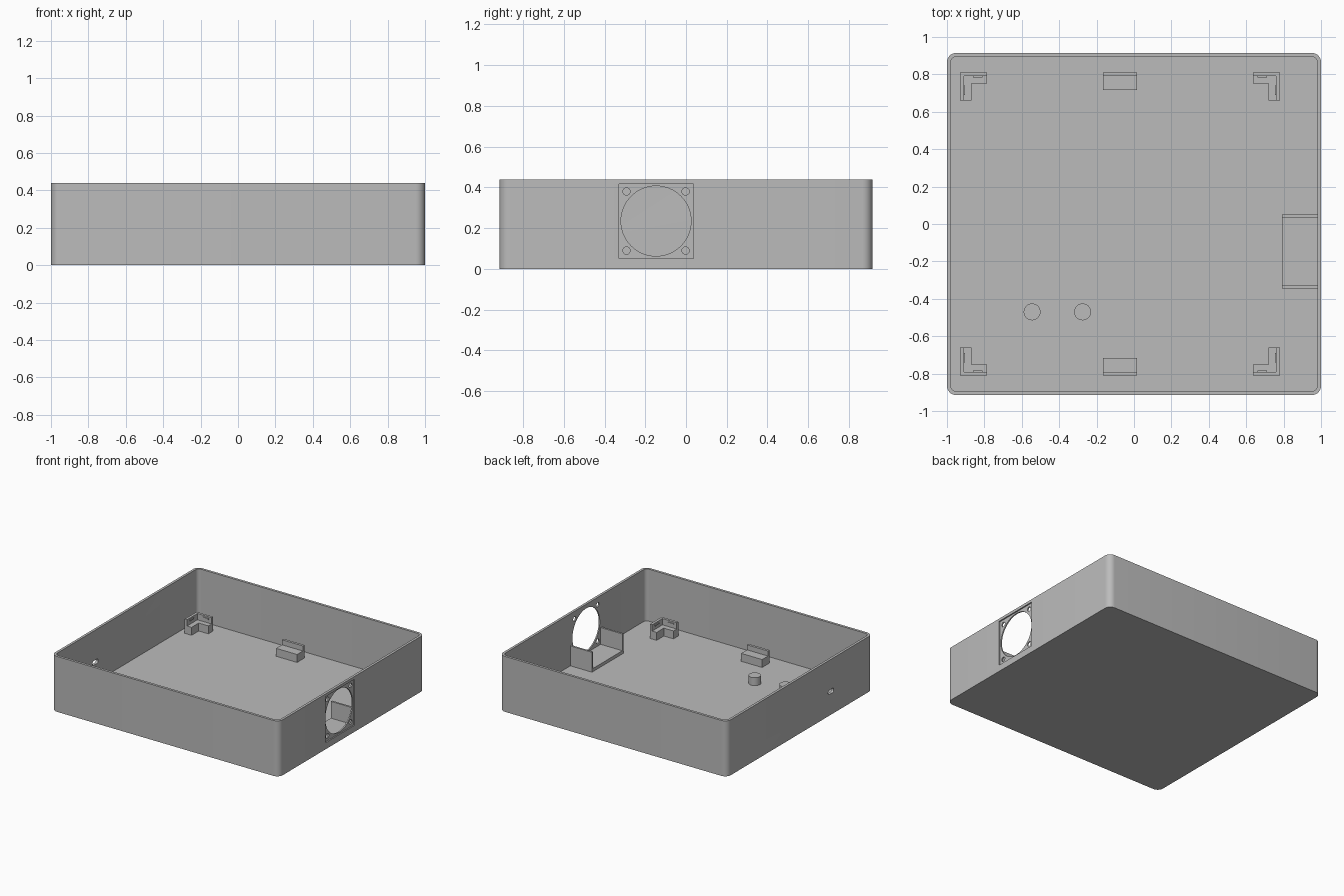
import bpy, bmesh, math
from mathutils import Matrix

cube = bpy.data.objects.get("Cube")
if cube:
    bpy.data.objects.remove(cube, do_unlink=True)

grey = bpy.data.materials.new("mid grey")
grey.use_nodes = True
grey.diffuse_color = (0.5, 0.5, 0.5, 1)
grey.node_tree.nodes["Principled BSDF"].inputs["Base Color"].default_value = (0.5, 0.5, 0.5, 1)

WALL, FLOOR, TOP = 0.02, 0.027, 0.44
HX, HY = 1.0, 0.915
MID_X = -0.075                      # centre line of the board mounts
FAN_Y, FAN_Z = -0.147, 0.235


def make(name, bm):
    bmesh.ops.recalc_face_normals(bm, faces=bm.faces)
    mesh = bpy.data.meshes.new(name)
    bm.to_mesh(mesh)
    bm.free()
    mesh.materials.append(grey)
    obj = bpy.data.objects.new(name, mesh)
    bpy.context.collection.objects.link(obj)
    return obj


def prism(name, points, z0, z1):
    bm = bmesh.new()
    face = bm.faces.new([bm.verts.new((x, y, z0)) for x, y in points])
    top = bmesh.ops.extrude_face_region(bm, geom=[face])["geom"]
    verts = [v for v in top if isinstance(v, bmesh.types.BMVert)]
    bmesh.ops.translate(bm, verts=verts, vec=(0, 0, z1 - z0))
    return make(name, bm)


def box(name, x, y, z):
    x, y = sorted(x), sorted(y)
    return prism(name, [(x[0], y[0]), (x[1], y[0]), (x[1], y[1]), (x[0], y[1])], *z)


def rounded(hx, hy, r, steps=8):
    points = []
    for i, (sx, sy) in enumerate([(1, 1), (-1, 1), (-1, -1), (1, -1)]):
        for k in range(steps + 1):
            a = (i + k / steps) * math.pi / 2
            points.append((sx * (hx - r) + r * math.cos(a), sy * (hy - r) + r * math.sin(a)))
    return points


def cylinder(name, centre, r, depth, axis="Z", sides=32):
    bm = bmesh.new()
    turn = Matrix.Rotation(math.pi / 2, 4, "Y") if axis == "X" else Matrix()
    bmesh.ops.create_cone(bm, cap_ends=True, segments=sides, radius1=r, radius2=r,
                          depth=depth, matrix=Matrix.Translation(centre) @ turn)
    return make(name, bm)


def select(obj):
    bpy.ops.object.select_all(action="DESELECT")
    obj.select_set(True)
    bpy.context.view_layer.objects.active = obj


def smooth(obj):
    select(obj)
    bpy.ops.object.shade_smooth_by_angle(angle=math.radians(30))


def cut(obj, cutter):
    cutter.hide_render = True
    select(obj)
    mod = obj.modifiers.new("cut", "BOOLEAN")
    mod.operation, mod.solver, mod.object = "DIFFERENCE", "EXACT", cutter
    bpy.ops.object.modifier_apply(modifier=mod.name)
    bpy.data.objects.remove(cutter, do_unlink=True)


# Open tray with rounded corners
shell = prism("enclosure_shell", rounded(HX, HY, 0.05), 0, TOP)
cut(shell, prism("cavity", rounded(HX - WALL, HY - WALL, 0.03), FLOOR, TOP + 0.1))

# Fan opening: shallow square recess, round vent and four screw holes
half = 0.183
cut(shell, box("fan_recess", (HX - 0.01, HX + 0.1), (FAN_Y - half, FAN_Y + half),
               (FAN_Z - half, FAN_Z + half)))
cut(shell, cylinder("fan_vent", (HX, FAN_Y, FAN_Z), 0.172, 0.1, "X", 64))
for sy in (-1, 1):
    for sz in (-1, 1):
        cut(shell, cylinder("screw_hole", (HX, FAN_Y + sy * 0.145, FAN_Z + sz * 0.145),
                            0.018, 0.1, "X", 20))

# Small rounded cable slot in the opposite wall
slot = prism("cable_slot", rounded(0.017, 0.034, 0.012, 4), -0.05, 0.05)
slot.data.transform(Matrix.Translation((-HX, -0.39, 0.185)) @ Matrix.Rotation(math.pi / 2, 4, "Y"))
cut(shell, slot)
smooth(shell)

# Fan cradle: raised bed between two cheeks
bed_y = (FAN_Y - 0.198, FAN_Y + 0.198)
x_range = (0.79, HX - WALL)
box("fan_cradle_bed", x_range, bed_y, (FLOOR, 0.052))
box("fan_cradle_front_cheek", x_range, (bed_y[0], bed_y[0] + 0.015), (FLOOR, 0.185))
box("fan_cradle_back_cheek", x_range, (bed_y[1] - 0.015, bed_y[1]), (FLOOR, 0.185))

# Board mounts, mirrored to four corners and two sides
OUT_X, OUT_Y, LEDGE, LIP = 0.855, 0.81, 0.09, 0.14
for sy, end in ((-1, "front"), (1, "back")):
    for sx, side in ((-1, "right"), (1, "left")):
        def corner(w):
            a, b = OUT_X, OUT_Y
            pts = [(a, b), (a - 0.145, b), (a - 0.145, b - w), (a - w, b - w),
                   (a - w, b - 0.15), (a, b - 0.15)]
            return [(MID_X + sx * x, sy * y) for x, y in pts]
        name = f"{end}_{side}_corner"
        prism(name + "_ledge", corner(0.06), FLOOR, LEDGE)
        prism(name + "_lip", corner(0.02), LEDGE, LIP)
        # Snap nubs on the inner faces of the lip
        nub_z = (0.118, 0.128)
        box(name + "_long_nub", [MID_X + sx * (OUT_X - d) for d in (0.07, 0.12)],
            [sy * (OUT_Y - d) for d in (0.018, 0.027)], nub_z)
        box(name + "_side_nub", [MID_X + sx * (OUT_X - d) for d in (0.018, 0.027)],
            [sy * (OUT_Y - d) for d in (0.07, 0.12)], nub_z)
    span = (MID_X - 0.092, MID_X + 0.092)
    box(f"{end}_middle_ledge", span, (sy * 0.717, sy * OUT_Y), (FLOOR, LEDGE))
    box(f"{end}_middle_lip", span, (sy * 0.79, sy * OUT_Y), (LEDGE, 0.13))

# Two round support pegs
for i, x in enumerate((-0.545, -0.275)):
    smooth(cylinder(f"support_peg_{i + 1}", (x, -0.47, (FLOOR + LEDGE) / 2), 0.045, LEDGE - FLOOR))
